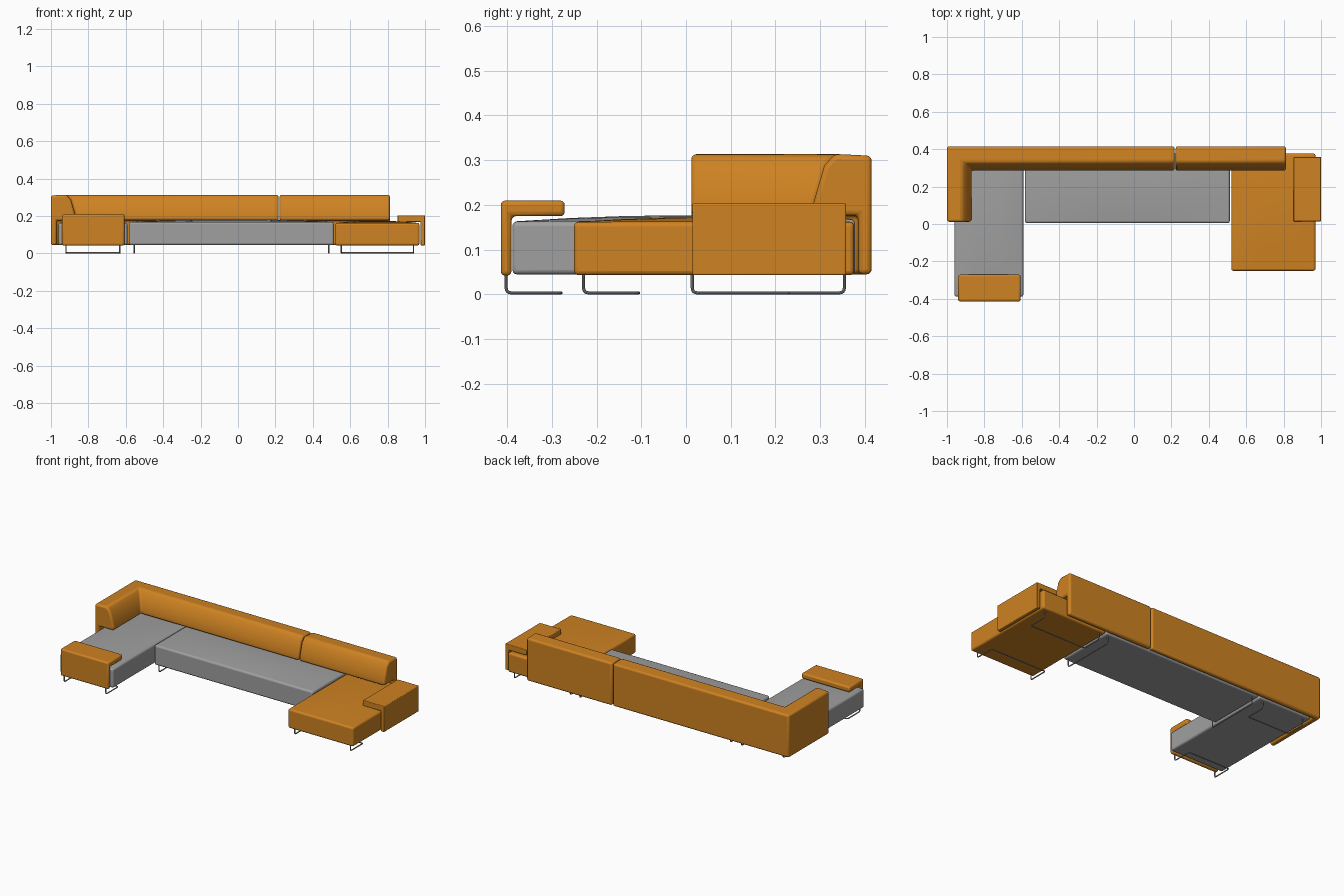
import bpy, bmesh
from mathutils import Vector

cube = bpy.data.objects.get("Cube")
if cube:
    bpy.data.objects.remove(cube)


def material(name, rgb):
    m = bpy.data.materials.new(name)
    m.use_nodes = True
    m.diffuse_color = (*rgb, 1)
    m.node_tree.nodes["Principled BSDF"].inputs["Base Color"].default_value = (*rgb, 1)
    return m


ORANGE = material("orange leather", (0.62, 0.225, 0.016))
GREY = material("grey fabric", (0.35, 0.35, 0.35))
STEEL = material("steel", (0.30, 0.30, 0.31))


def finish(name, bm, mat, bevel, segments=3):
    """Turn a bmesh into a softly bevelled object."""
    bmesh.ops.recalc_face_normals(bm, faces=bm.faces)
    me = bpy.data.meshes.new(name)
    bm.to_mesh(me)
    bm.free()
    me.materials.append(mat)
    ob = bpy.data.objects.new(name, me)
    bpy.context.collection.objects.link(ob)
    mod = ob.modifiers.new("Soft edge", "BEVEL")
    mod.width = bevel
    mod.segments = segments
    mod.limit_method = "ANGLE"
    smooth(ob)
    return ob


def smooth(ob):
    bpy.ops.object.select_all(action="DESELECT")
    ob.select_set(True)
    bpy.context.view_layer.objects.active = ob
    bpy.ops.object.shade_smooth_by_angle()


def cushion(name, mat, x0, x1, y0, y1, z0, z1, crown):
    """Box with a gently crowned top."""
    bm = bmesh.new()
    bmesh.ops.create_cube(bm, size=2)
    bmesh.ops.subdivide_edges(bm, edges=bm.edges[:], cuts=5, use_grid_fill=True)
    for v in bm.verts:
        u, w, t = v.co
        dome = crown * (1 - u ** 4) * (1 - w ** 2) * (t + 1) / 2
        v.co = ((x0 + x1 + u * (x1 - x0)) / 2,
                (y0 + y1 + w * (y1 - y0)) / 2,
                (z0 + z1 + t * (z1 - z0)) / 2 + dome)
    return finish(name, bm, mat, 0.01)


def sweep(name, profile, stations, bevel):
    """Sweep a (depth, height) profile; a station is an outer point and an inward direction."""
    bm = bmesh.new()
    rings = [[bm.verts.new((x + dx * d, y + dy * d, z)) for d, z in profile]
             for (x, y), (dx, dy) in stations]
    n = len(profile)
    for a, b in zip(rings, rings[1:]):
        for i in range(n):
            j = (i + 1) % n
            bm.faces.new((a[i], a[j], b[j], b[i]))
    bm.faces.new(rings[0])
    bm.faces.new(rings[-1][::-1])
    return finish(name, bm, ORANGE, bevel)


def wire(name, points, r=0.012):
    """Bent steel rod with rounded corners."""
    pts = [Vector(p) for p in points]
    path = [pts[0]]
    for a, b, c in zip(pts, pts[1:], pts[2:]):
        s, e = b + (a - b).normalized() * r, b + (c - b).normalized() * r
        for k in range(5):
            t = k / 4
            path.append(s * (1 - t) ** 2 + b * 2 * t * (1 - t) + e * t * t)
    path.append(pts[-1])
    cu = bpy.data.curves.new(name, "CURVE")
    cu.dimensions = "3D"
    cu.bevel_depth = 0.0035
    cu.bevel_resolution = 2
    cu.use_fill_caps = True
    sp = cu.splines.new("POLY")
    sp.points.add(len(path) - 1)
    for p, co in zip(sp.points, path):
        p.co = (*co, 1)
    cu.materials.append(STEEL)
    ob = bpy.data.objects.new(name, cu)
    bpy.context.collection.objects.link(ob)
    bpy.ops.object.select_all(action="DESELECT")
    ob.select_set(True)
    bpy.context.view_layer.objects.active = ob
    bpy.ops.object.convert(target="MESH")
    smooth(bpy.context.view_layer.objects.active)


# Seats
cushion("middle_seat", GREY, -0.583, 0.512, 0.005, 0.378, 0.045, 0.168, 0.011)
cushion("right_chaise", GREY, -0.96, -0.592, -0.388, 0.378, 0.045, 0.163, 0.014)
cushion("left_chaise", ORANGE, 0.52, 0.97, -0.25, 0.376, 0.043, 0.162, 0.011)

# Backrests: cushion on top, thin panel hanging behind the seat
back = [(0, 0.045), (0, 0.31), (0.082, 0.314), (0.106, 0.288), (0.13, 0.205),
        (0.13, 0.177), (0.03, 0.177), (0.03, 0.045)]
sweep("corner_backrest", back,
      [((-1, 0.012), (1, 0)), ((-1, 0.415), (1, -1)), ((0.217, 0.415), (0, -1))], 0.011)
sweep("left_backrest", back,
      [((0.223, 0.415), (0, -1)), ((0.812, 0.415), (0, -1))], 0.011)


# Folded armrests: thin upright panel with a flat top
def arm_profile(bottom, top, slab, width, thick):
    return [(0, bottom), (0, top), (width, top), (width, top - thick),
            (slab, top - thick), (slab, bottom)]


sweep("left_armrest", arm_profile(0.043, 0.204, 0.024, 0.147, 0.035),
      [((1, 0.014), (-1, 0)), ((1, 0.358), (-1, 0))], 0.004)
sweep("front_armrest", arm_profile(0.042, 0.21, 0.024, 0.143, 0.035),
      [((-0.94, -0.414), (0, 1)), ((-0.607, -0.414), (0, 1))], 0.01)

# Sled legs
FLOOR, TOP = 0.0035, 0.055


def loop_leg(name, x0, x1, y_post, y_bar):
    wire(name, [(x0, y_post, TOP), (x0, y_post, FLOOR), (x0, y_bar, FLOOR),
                (x1, y_bar, FLOOR), (x1, y_post, FLOOR), (x1, y_post, TOP)])


for side, x0, x1, front in (("right", -0.92, -0.632, -0.402), ("left", 0.552, 0.938, -0.229)):
    loop_leg(side + "_chaise_front_leg", x0, x1, front, front + 0.123)
    loop_leg(side + "_chaise_back_leg", x0, x1, 0.354, 0.231)
for side, x in (("right", -0.555), ("left", 0.486)):
    wire(side + "_middle_leg", [(x, 0.014, TOP), (x, 0.014, FLOOR),
                                (x, 0.354, FLOOR), (x, 0.354, TOP)])
